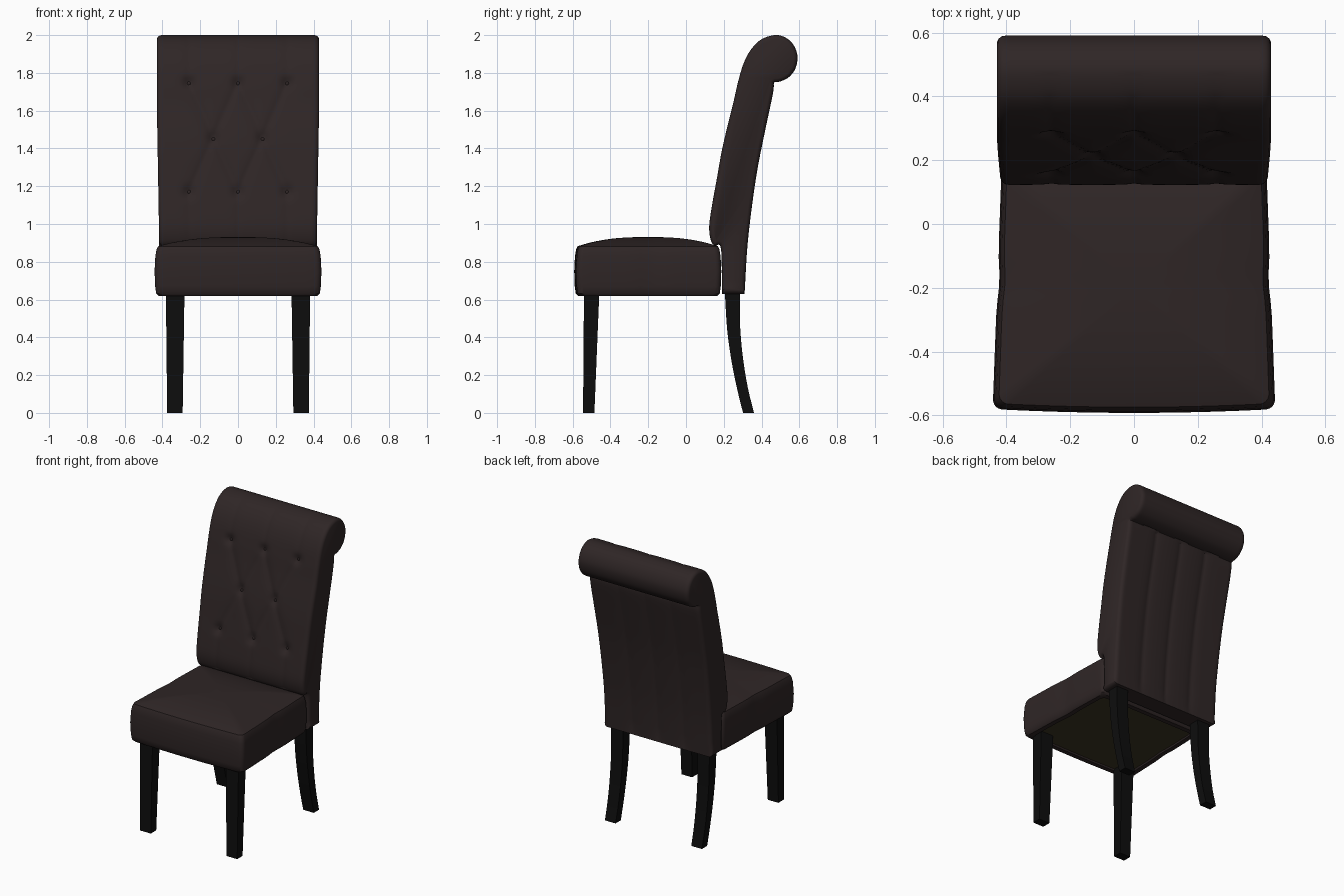
import bpy, bmesh, math
from mathutils import Vector

if "Cube" in bpy.data.objects:
    bpy.data.objects.remove(bpy.data.objects["Cube"])


def material(name, rgb):
    m = bpy.data.materials.new(name)
    m.diffuse_color = (*rgb, 1)
    m.use_nodes = True
    m.node_tree.nodes["Principled BSDF"].inputs["Base Color"].default_value = m.diffuse_color
    return m


LEATHER = material("dark brown leather", (0.028, 0.019, 0.019))
BLACK = material("black wood", (0.004, 0.004, 0.004))
CLOTH = material("olive base cloth", (0.045, 0.035, 0.017))


def finish(bm, name, mats, angle=40):
    bmesh.ops.recalc_face_normals(bm, faces=bm.faces[:])
    me = bpy.data.meshes.new(name)
    bm.to_mesh(me)
    bm.free()
    ob = bpy.data.objects.new(name, me)
    bpy.context.collection.objects.link(ob)
    for m in mats:
        me.materials.append(m)
    bpy.ops.object.select_all(action='DESELECT')
    ob.select_set(True)
    bpy.context.view_layer.objects.active = ob
    bpy.ops.object.shade_smooth_by_angle(angle=math.radians(angle))
    return ob


def loft(rings):
    """Skin closed rings of points and cap both ends; returns bmesh and first cap."""
    bm = bmesh.new()
    vs = [[bm.verts.new(p) for p in r] for r in rings]
    n = len(rings[0])
    for a, b in zip(vs, vs[1:]):
        for i in range(n):
            j = (i + 1) % n
            bm.faces.new((a[i], a[j], b[j], b[i]))
    cap = bm.faces.new(vs[0])
    bm.faces.new(vs[-1])
    return bm, cap


def spline(pts, n):
    """Catmull-Rom through the points, last point left out."""
    p = [Vector(q) for q in pts]
    p = [2 * p[0] - p[1]] + p + [2 * p[-1] - p[-2]]
    out = []
    for i in range(1, len(p) - 2):
        a, b, c, d = p[i - 1:i + 3]
        for k in range(n):
            t = k / n
            out.append(0.5 * (2 * b + (c - a) * t + (2 * a - 5 * b + 4 * c - d) * t * t
                              + (3 * b - a - 3 * c + d) * t ** 3))
    return out


# Backrest: side profile (y, z), front and scroll then rear
FRONT = [(.19, .63), (.185, .87), (.15, .885), (.13, .92), (.123, .99), (.138, 1.1), (.165, 1.25),
         (.188, 1.38), (.215, 1.5), (.25, 1.64), (.275, 1.75), (.305, 1.85), (.345, 1.925),
         (.40, 1.978), (.47, 2.0), (.525, 1.988), (.568, 1.95), (.59, 1.89), (.58, 1.825),
         (.545, 1.778), (.50, 1.755), (.465, 1.75)]
REAR = [(.465, 1.75), (.46, 1.69), (.42, 1.5), (.38, 1.3), (.35, 1.1), (.325, .88), (.31, .63)]
front = spline(FRONT, 8)
rear = spline(REAR, 5) + [Vector(REAR[-1])]
profile = front + rear
N = len(profile)
normals = []
for i in range(N):
    t = (profile[(i + 1) % N] - profile[i - 1]).normalized()
    normals.append(Vector((-t.y, t.x)))

# Diamond tufting: buttons and the creases between them
BUTTONS = [(x, z) for z in (1.75, 1.17) for x in (-.26, 0, .26)] + [(-.13, 1.46), (.13, 1.46)]
CREASES = [((x, z), (s, 1.46)) for x, z in BUTTONS[:6] for s in (-.13, .13) if abs(x - s) < .2]
PLEATS = [((x, 1.17), (x, .9)) for x in (-.26, 0, .26)] + [((x, 1.75), (x, 1.97)) for x in (-.26, 0, .26)]


def seg_dist(p, a, b):
    a, b = Vector(a), Vector(b)
    t = max(0, min(1, (p - a).dot(b - a) / (b - a).length_squared))
    return (p - a - (b - a) * t).length


def tuft(x, z):
    p = Vector((x, z))
    c = min(seg_dist(p, *s) for s in CREASES)
    v = min(seg_dist(p, *s) for s in PLEATS)
    r = min((p - Vector(b)).length for b in BUTTONS)
    return max(.012 * math.exp(-c / .025), .005 * math.exp(-v / .02)) + .017 * math.exp(-(r / .03) ** 2)


def half_width(z):
    return .39 + .012 * max(0, min(1, (z - .9) / .7))


def back_ring(u, bulge=0, inset=0):
    ring = []
    for i, (p, n) in enumerate(zip(profile, normals)):
        x = u * half_width(p.y)
        d = inset
        if not bulge:
            if i < len(front) and p.x < .47 and p.y > .9:
                d += tuft(x, p.y)
            elif i > len(front) and p.y > .64:      # soft channels on the rear panel
                d += .01 * math.exp(-min(abs(x - s) for s in (-.2, 0, .2)) / .03)
        q = p - n * d
        ring.append((x + math.copysign(bulge, u), q.x, q.y))
    return ring


NX = 64
ends = [(.027, .02), (.022, .009), (.012, .002)]
rings = [back_ring(-1, b, i) for b, i in ends]
rings += [back_ring(-1 + 2 * k / NX) for k in range(NX + 1)]
rings += [back_ring(1, b, i) for b, i in reversed(ends)]
finish(loft(rings)[0], "backrest", [LEATHER])

# Tufting buttons
for x, z in BUTTONS:
    i = min(range(len(front) * 2 // 3), key=lambda k: abs(front[k].y - z))
    p = front[i] - normals[i] * .027
    bm = bmesh.new()
    bmesh.ops.create_uvsphere(bm, u_segments=12, v_segments=8, radius=.011)
    for v in bm.verts:
        v.co = Vector((v.co.x + x, v.co.y * .6 + p.x, v.co.z + p.y))
    finish(bm, "tufting_button", [LEATHER])

# Seat cushion: rounded tapered outline
Y0, Y1, R = -.578, .185, .03


def outline(inset, z, scale=1):
    pts = []
    hw, y0, y1 = .43 - inset, Y0 + inset, Y1 - inset
    corners = [(hw - R, y0 + R, -90), (hw - R, y1 - R, 0), (-hw + R, y1 - R, 90), (-hw + R, y0 + R, 180)]
    for k, (cx, cy, a0) in enumerate(corners):
        arc = [(cx + R * math.cos(math.radians(a0 + a)), cy + R * math.sin(math.radians(a0 + a)))
               for a in range(0, 91, 15)]
        nx, ny, na = corners[(k + 1) % 4]
        end = (nx + R * math.cos(math.radians(na)), ny + R * math.sin(math.radians(na)))
        pts += arc + [tuple(Vector(arc[-1]).lerp(Vector(end), t / 16)) for t in range(1, 16)]
    out = []
    for x, y in pts:
        f = (y - Y0) / (Y1 - Y0)
        wide = 1 + .025 - .065 * f - .015 * math.exp(-((y + .18) / .06) ** 2)
        if f < .1:
            y -= .012 * max(0, 1 - (x / .43) ** 2)
        yc = -.2
        out.append((x * wide * scale, yc + (y - yc) * scale, z))
    return out


rings = [outline(.055, .63), outline(.05, .62), outline(.018, .62), outline(.006, .632), outline(.001, .67),
         outline(-.002, .75), outline(.002, .83), outline(.008, .865), outline(.016, .882), outline(.022, .884)]
for s in (.97, .92, .85, .75, .62, .48, .33, .18, .05):
    rings.append(outline(.022, .884 + .047 * (1 - s ** 2.6), s))
bm, cap = loft(rings)
cap.material_index = 1                      # cloth under the seat
finish(bm, "seat", [LEATHER, CLOTH])


# Legs: sections of (z, y front, y rear, x inner, x outer)
def leg(name, sections, side):
    rings = [[(side * a, f, z), (side * b, f, z), (side * b, r, z), (side * a, r, z)]
             for z, f, r, a, b in sections]
    finish(loft(rings)[0], name, [BLACK], 30)


FRONT_LEG = [(0, -.545, -.485, .293, .375), (.66, -.54, -.458, .283, .382)]
curve_f = spline([(.302, 0), (.27, .13), (.24, .28), (.217, .45), (.205, .66), (.205, .67)], 3)
curve_r = spline([(.36, 0), (.328, .13), (.303, .28), (.287, .45), (.285, .66), (.285, .67)], 3)
REAR_LEG = [(a.y, a.x, b.x, .293 - .008 * a.y, .375 + .008 * a.y) for a, b in zip(curve_f, curve_r)]
for side in (-1, 1):
    tag = "left" if side < 0 else "right"
    leg("front_leg_" + tag, FRONT_LEG, side)
    leg("rear_leg_" + tag, REAR_LEG, side)
